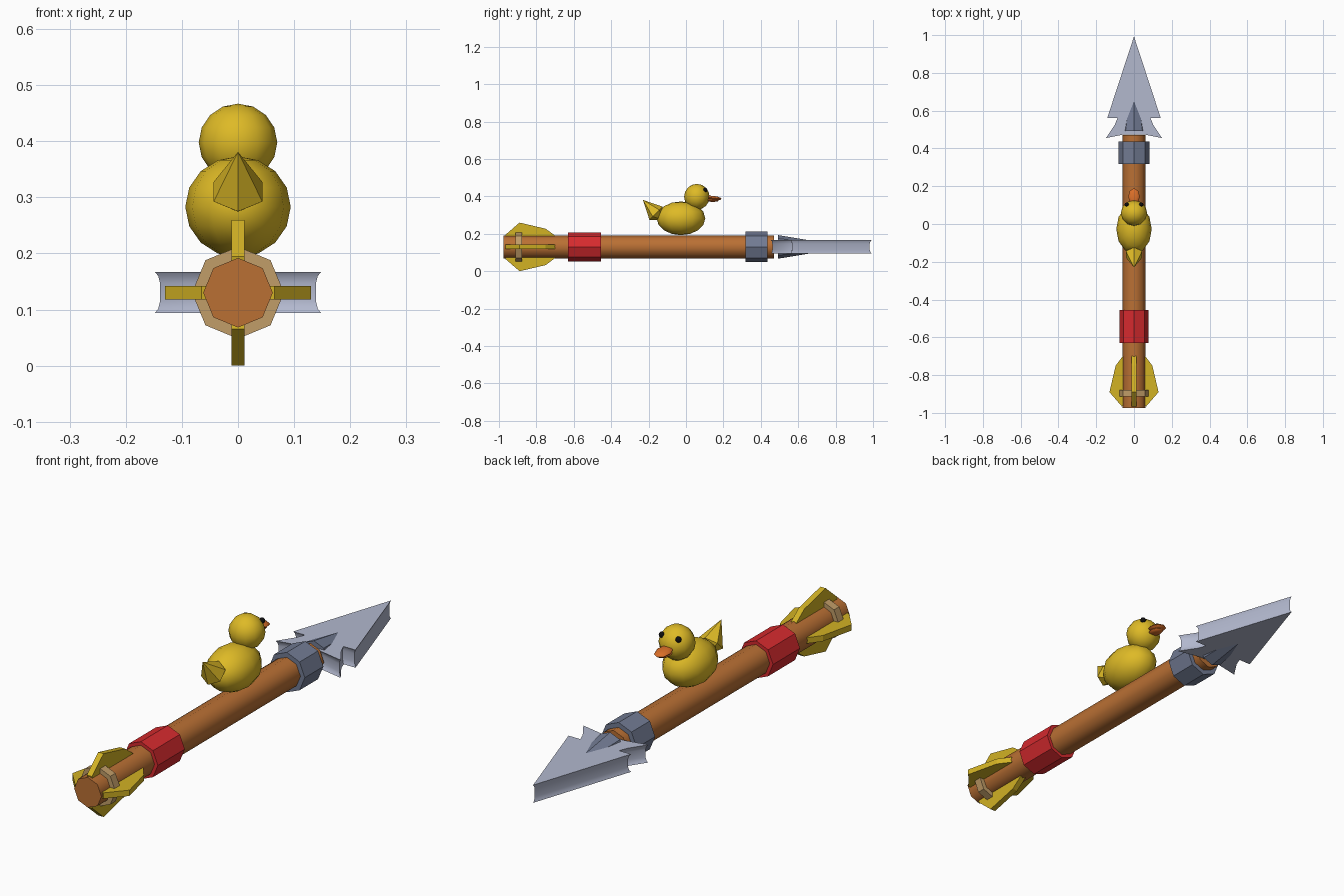
import bpy, bmesh, math
from mathutils import Vector, Matrix

if "Cube" in bpy.data.objects:
    bpy.data.objects.remove(bpy.data.objects["Cube"])

ZC = 0.13  # height of the shaft axis


def mat(name, r, g, b):
    lin = [(c / 255 / 12.92) if c < 11 else ((c / 255 + 0.055) / 1.055) ** 2.4 for c in (r, g, b)]
    m = bpy.data.materials.new(name)
    m.diffuse_color = (*lin, 1)
    m.use_nodes = True
    m.node_tree.nodes["Principled BSDF"].inputs["Base Color"].default_value = m.diffuse_color
    return m


WOOD = mat("wood brown", 186, 112, 52)
RED = mat("red", 214, 42, 46)
STEEL = mat("dark steel", 114, 123, 147)
SILVER = mat("silver", 178, 184, 206)
TAN = mat("tan", 193, 157, 104)
FIN = mat("fin yellow", 210, 178, 36)
YELLOW = mat("duck yellow", 222, 186, 38)
ORANGE = mat("beak orange", 217, 110, 40)
BLACK = mat("black", 14, 14, 16)


def finish(name, bm, material, smooth=None):
    bmesh.ops.recalc_face_normals(bm, faces=bm.faces)
    me = bpy.data.meshes.new(name)
    bm.to_mesh(me)
    bm.free()
    me.materials.append(material)
    ob = bpy.data.objects.new(name, me)
    bpy.context.collection.objects.link(ob)
    if smooth:
        bpy.ops.object.select_all(action='DESELECT')
        ob.select_set(True)
        bpy.context.view_layer.objects.active = ob
        bpy.ops.object.shade_smooth_by_angle(angle=math.radians(smooth))
    return ob


def tube(name, y0, y1, r0, r1, material, smooth=None):
    # eight-sided rod along y with a corner pointing up
    bm = bmesh.new()
    bmesh.ops.create_cone(bm, cap_ends=True, segments=8, radius1=r0, radius2=r1, depth=y1 - y0,
                          matrix=Matrix.Translation((0, (y0 + y1) / 2, ZC)) @ Matrix.Rotation(-math.pi / 2, 4, 'X'))
    return finish(name, bm, material, smooth)


def ball(name, loc, size, material, seg=12, rings=8, tilt=0):
    bm = bmesh.new()
    m = Matrix.Translation(loc) @ Matrix.Rotation(tilt, 4, 'X') @ Matrix.Diagonal((*size, 1))
    bmesh.ops.create_uvsphere(bm, u_segments=seg, v_segments=rings, radius=1, matrix=m)
    return finish(name, bm, material, 60)


# shaft, bands and the spike in the head
tube("shaft", -0.975, 0.47, 0.062, 0.062, WOOD, 50)
tube("red_band", -0.63, -0.455, 0.077, 0.077, RED)
tube("collar", 0.317, 0.437, 0.082, 0.082, STEEL)
tube("tail_ring", -0.912, -0.878, 0.082, 0.082, TAN)
tube("head_spike", 0.492, 0.87, 0.063, 0.001, STEEL)

# four fins: one outline (y, distance from the axis) turned about the shaft
outline = [(-0.695, 0.04), (-0.70, 0.06), (-0.75, 0.097), (-0.89, 0.13), (-0.965, 0.065), (-0.96, 0.04)]
for i, side in enumerate(("top", "right", "bottom", "left")):
    bm = bmesh.new()
    f = bm.faces.new([bm.verts.new((-0.012, y, r)) for y, r in outline])
    ext = bmesh.ops.extrude_face_region(bm, geom=[f])
    bmesh.ops.translate(bm, vec=(0.024, 0, 0), verts=[v for v in ext['geom'] if isinstance(v, bmesh.types.BMVert)])
    bmesh.ops.transform(bm, verts=bm.verts,
                        matrix=Matrix.Translation((0, 0, ZC)) @ Matrix.Rotation(i * math.pi / 2, 4, 'Y'))
    finish("fin_" + side, bm, FIN)

# barbed head: mirrored outline stacked in layers with hollowed sides
half = [(0.142, 0.56), (0.088, 0.56), (0.102, 0.525), (0.148, 0.455), (0.05, 0.475)]
pts = [Vector((0, 0.993))] + [Vector(p) for p in half] + [Vector((-x, y)) for x, y in reversed(half)]
n = len(pts)
inward = []
for i, p in enumerate(pts):
    a, b = (p - pts[i - 1]).normalized(), (pts[(i + 1) % n] - p).normalized()
    d = Vector((a.y, -a.x)) + Vector((b.y, -b.x))
    inward.append(d.normalized())  # outline runs clockwise
bm = bmesh.new()
layers = []
for t, inset in ((0, 0), (0.1, 0.007), (0.28, 0.011), (0.72, 0.011), (0.9, 0.007), (1, 0)):
    layers.append([bm.verts.new((*(p + d * inset), 0.094 + 0.073 * t)) for p, d in zip(pts, inward)])
for lo, hi in zip(layers, layers[1:]):
    for i in range(n):
        j = (i + 1) % n
        bm.faces.new((lo[i], lo[j], hi[j], hi[i]))
bm.faces.new(layers[0])
bm.faces.new(layers[-1])
finish("arrow_head", bm, SILVER, 30)

# duck riding on the shaft
ball("duck_body", (0, -0.027, 0.283), (0.094, 0.13, 0.09), YELLOW)
ball("duck_head", (0, 0.058, 0.398), (0.07, 0.068, 0.069), YELLOW)

# duck tail: six-sided cone pointing up and back
base, tip = Vector((0, -0.16, 0.31)), Vector((0, -0.23, 0.381))
axis = (tip - base).normalized()
up = Vector((0, axis.z, -axis.y))
bm = bmesh.new()
ring = [bm.verts.new(base + 0.05 * (up * math.cos(a) + Vector((1, 0, 0)) * math.sin(a)))
        for a in (k * math.pi / 3 for k in range(6))]
root = bm.verts.new(base - axis * 0.05)
top = bm.verts.new(tip)
for k in range(6):
    bm.faces.new((ring[k], ring[(k + 1) % 6], top))
    bm.faces.new((ring[(k + 1) % 6], ring[k], root))
finish("duck_tail", bm, YELLOW)

# beak and eyes
ball("beak_upper", (0, 0.145, 0.392), (0.031, 0.045, 0.011), ORANGE, 8, 6, -0.12)
ball("beak_lower", (0, 0.135, 0.38), (0.025, 0.04, 0.009), ORANGE, 8, 6, -0.05)
for s, side in ((-1, "left"), (1, "right")):
    ball("eye_" + side, (0.038 * s, 0.103, 0.435), (0.012, 0.011, 0.012), BLACK, 8, 6)
